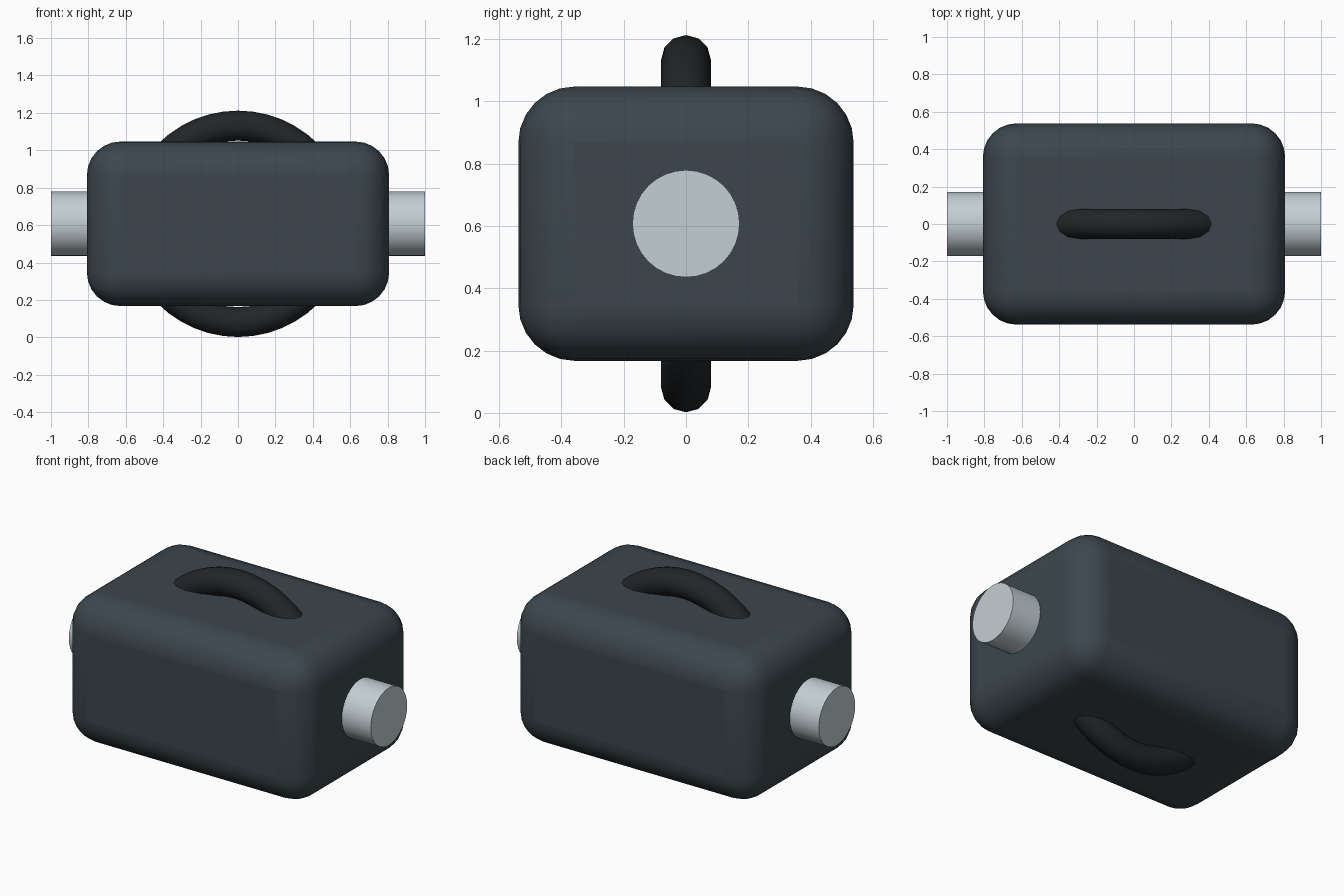
import bpy
from math import radians

if "Cube" in bpy.data.objects:
    bpy.data.objects.remove(bpy.data.objects["Cube"])

CENTRE_Z = 0.607


def finish(obj, name, colour, angle=40):
    obj.name = name
    mat = bpy.data.materials.new(name + "_material")
    mat.diffuse_color = (*colour, 1)
    mat.use_nodes = True
    mat.node_tree.nodes["Principled BSDF"].inputs["Base Color"].default_value = mat.diffuse_color
    obj.data.materials.append(mat)
    bpy.ops.object.transform_apply(location=False, rotation=True, scale=True)
    bpy.ops.object.shade_smooth_by_angle(angle=radians(angle))
    return obj


# Rounded housing block
bpy.ops.mesh.primitive_cube_add(size=1, location=(0, 0, CENTRE_Z))
body = bpy.context.object
body.scale = (1.616, 1.076, 0.88)
finish(body, "housing", (0.045, 0.062, 0.075))
bevel = body.modifiers.new("rounded_edges", "BEVEL")
bevel.width = 0.18
bevel.segments = 6
for poly in body.data.polygons:
    poly.use_smooth = True

# Upright ring showing through the top and bottom
bpy.ops.mesh.primitive_torus_add(
    major_radius=0.525, minor_radius=0.08, major_segments=48, minor_segments=12,
    location=(0, 0, CENTRE_Z), rotation=(radians(90), 0, 0))
finish(bpy.context.object, "ring", (0.016, 0.018, 0.02))

# Shaft passing through from side to side
bpy.ops.mesh.primitive_cylinder_add(
    vertices=32, radius=0.172, depth=2.0,
    location=(0, 0, CENTRE_Z), rotation=(0, radians(90), 0))
finish(bpy.context.object, "shaft", (0.55, 0.62, 0.65))
